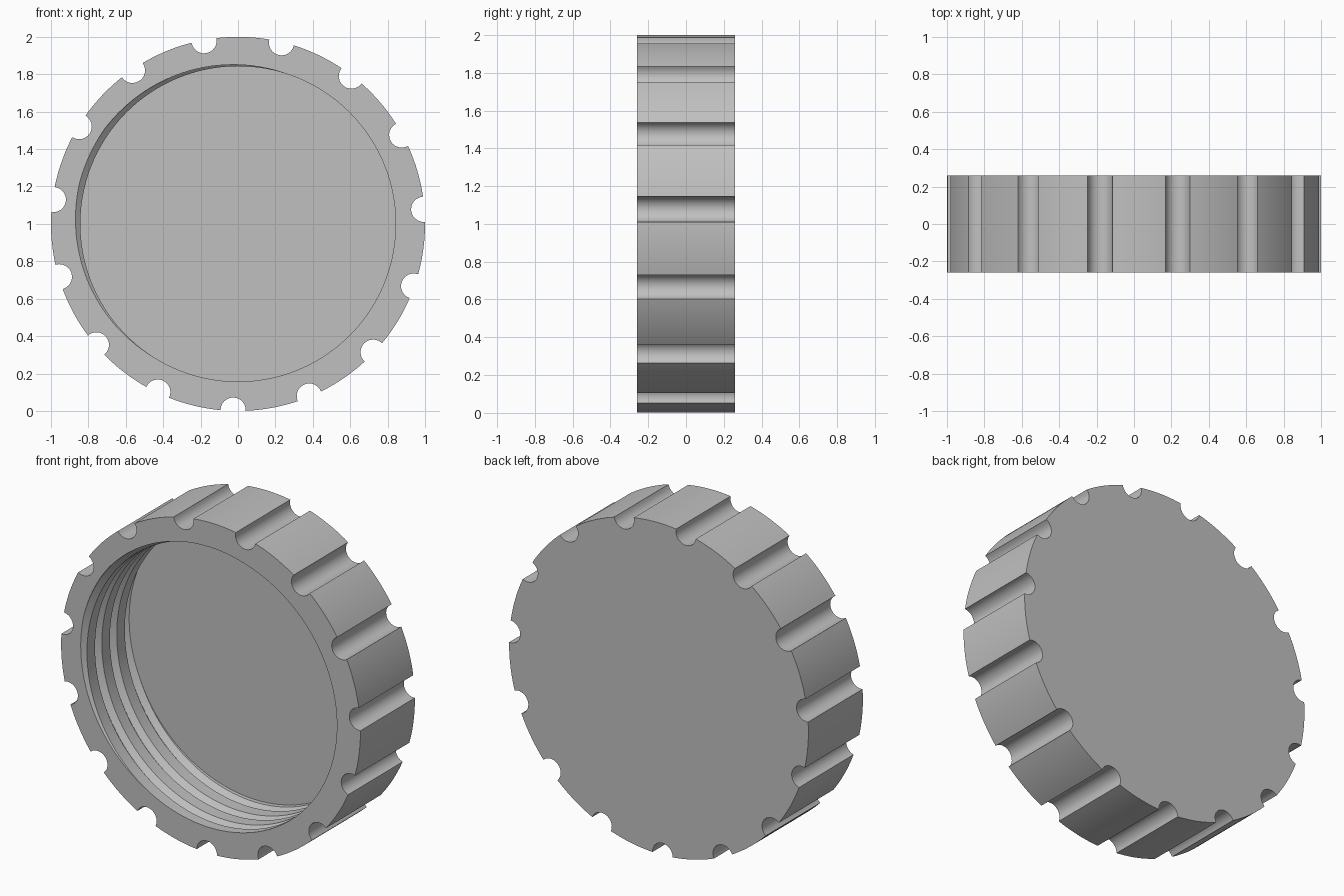
import bpy
import bmesh
from math import sin, cos, pi, radians, acos, asin

cube = bpy.data.objects.get("Cube")
if cube:
    bpy.data.objects.remove(cube, do_unlink=True)

FRONT, BACK, FLOOR = -0.26, 0.26, 0.18
BORE, ROOT, PITCH = 0.843, 0.875, 0.142
GRIPS, GRIP_R, GRIP_AT = 15, 0.0675, 0.996
STEPS = 144


def point(r, a, y):
    return (r * cos(a), y, 1 + r * sin(a))


def fill_flat(bm, y):
    """Close the open rim lying in the plane at this y."""
    rim = [e for e in bm.edges if e.is_boundary
           and all(abs(v.co.y - y) < 1e-4 for v in e.verts)]
    bmesh.ops.triangle_fill(bm, edges=rim, use_beauty=True)


bm = bmesh.new()

# Threaded bore: a helical groove, trimmed flat at the mouth and floor
profile = [(0.0, BORE), (0.54, BORE), (0.74, ROOT), (0.80, ROOT), (1.0, BORE)]
start = radians(155)
rows = []
for turn in range(-2, 6):
    for k in range(STEPS + 1):
        a = start - 2 * pi * k / STEPS
        y = FRONT + PITCH * (turn - 0.77 + k / STEPS)
        rows.append([bm.verts.new(point(r, a, y + t * PITCH)) for t, r in profile])
for i in range(len(rows) - 1):
    if (i + 1) % (STEPS + 1):
        for j in range(4):
            bm.faces.new((rows[i][j], rows[i + 1][j], rows[i + 1][j + 1], rows[i][j + 1]))
bmesh.ops.remove_doubles(bm, verts=bm.verts[:], dist=1e-5)
for y, side in ((FRONT, -1), (FLOOR, 1)):
    bmesh.ops.bisect_plane(bm, geom=bm.verts[:] + bm.edges[:] + bm.faces[:], dist=1e-6,
                           plane_co=(0, y, 0), plane_no=(0, side, 0), clear_outer=True)
fill_flat(bm, FLOOR)

# Outer wall outline: round arcs broken by scooped grip grooves
outline = []
half = 2 * asin(GRIP_R / 2)                       # angle of rim taken by half a scoop
reach = acos((1 - GRIP_AT ** 2 - GRIP_R ** 2) / (2 * GRIP_AT * GRIP_R))
for g in range(GRIPS):
    mid = radians(268.5) + 2 * pi * g / GRIPS
    for k in range(13):
        b = mid + reach + (2 * pi - 2 * reach) * k / 12
        # scoop is traversed from the lower-angle lip to the higher one
        b = 2 * mid - b
        c = point(GRIP_AT, mid, 0)
        outline.append((c[0] + GRIP_R * cos(b), c[2] + GRIP_R * sin(b)))
    for k in range(1, 10):
        a = mid + half + (2 * pi / GRIPS - 2 * half) * k / 10
        p = point(1, a, 0)
        outline.append((p[0], p[2]))
front = [bm.verts.new((x, FRONT, z)) for x, z in outline]
back = [bm.verts.new((x, BACK, z)) for x, z in outline]
for i in range(len(outline)):
    bm.faces.new((front[i - 1], front[i], back[i], back[i - 1]))

# Flat back disc and front rim
bm.faces.new(back)
fill_flat(bm, FRONT)
bmesh.ops.recalc_face_normals(bm, faces=bm.faces[:])

mesh = bpy.data.meshes.new("screw_cap")
bm.to_mesh(mesh)
bm.free()
cap = bpy.data.objects.new("screw_cap", mesh)
bpy.context.collection.objects.link(cap)

# Single plain grey
grey = bpy.data.materials.new("plain_grey")
grey.use_nodes = True
colour = (0.53, 0.53, 0.53, 1)
grey.diffuse_color = colour
grey.node_tree.nodes["Principled BSDF"].inputs["Base Color"].default_value = colour
mesh.materials.append(grey)

bpy.context.view_layer.objects.active = cap
cap.select_set(True)
bpy.ops.object.shade_smooth_by_angle(angle=radians(20))
